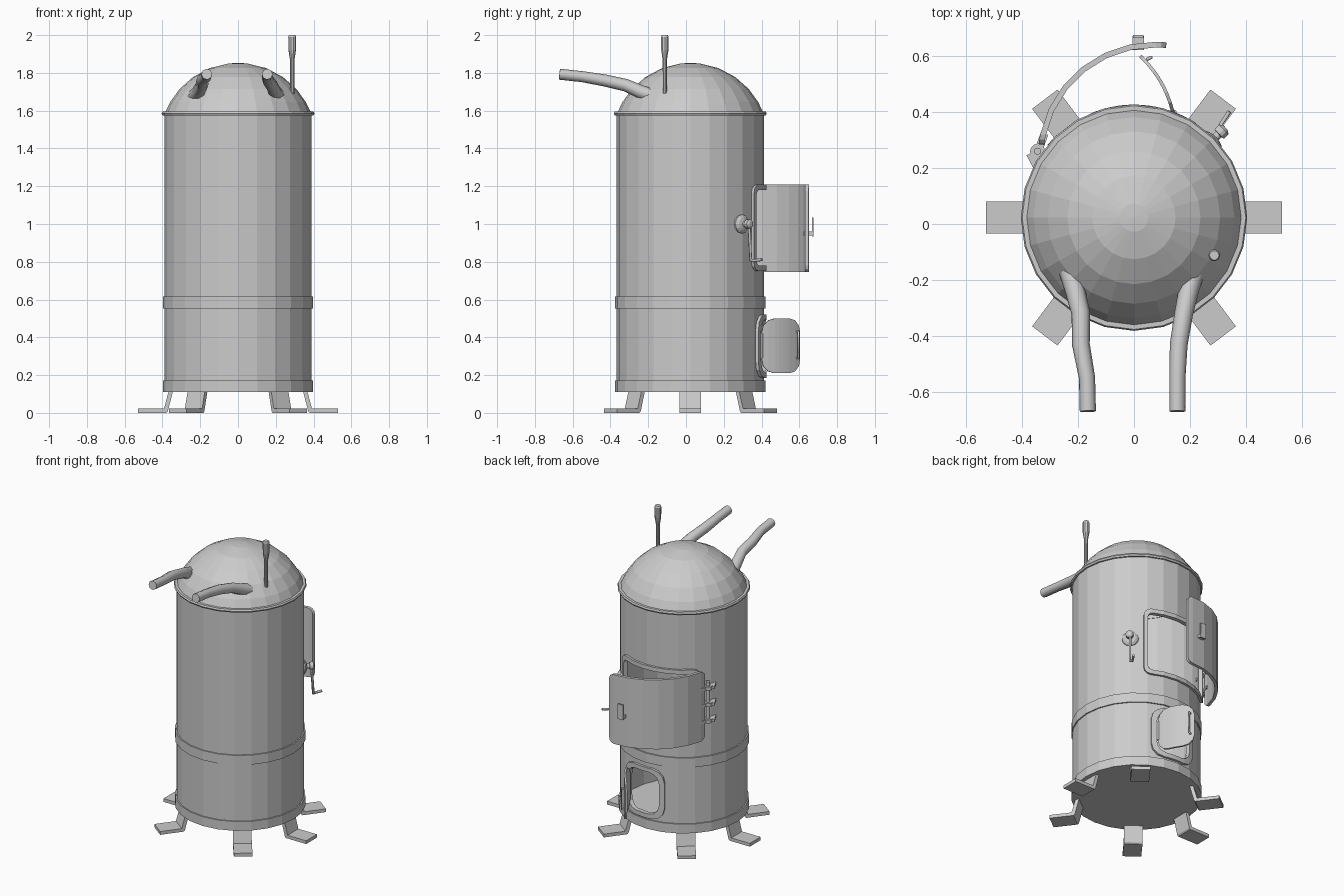
import bpy, bmesh, math
from mathutils import Matrix, Vector

if "Cube" in bpy.data.objects:
    bpy.data.objects.remove(bpy.data.objects["Cube"])

CY = 0.023          # body axis in y
AXIS = Vector((0, CY, 0))


def finish(name, bm):
    bmesh.ops.remove_doubles(bm, verts=bm.verts, dist=1e-5)
    bmesh.ops.recalc_face_normals(bm, faces=bm.faces)
    me = bpy.data.meshes.new(name)
    bm.to_mesh(me)
    bm.free()
    ob = bpy.data.objects.new(name, me)
    bpy.context.collection.objects.link(ob)
    return ob


def lathe(name, profile, segs=24, origin=AXIS, mat=None, closed=False):
    """Spin an (r, z) profile about z; optional matrix places it."""
    bm = bmesh.new()
    vs = [bm.verts.new((r, 0, z)) for r, z in profile]
    es = [bm.edges.new(p) for p in zip(vs, vs[1:])]
    if closed:
        es.append(bm.edges.new((vs[-1], vs[0])))
    bmesh.ops.spin(bm, geom=vs + es, cent=(0, 0, 0), axis=(0, 0, 1),
                   angle=2 * math.pi, steps=segs)
    bm.transform(mat or Matrix.Translation(origin))
    return finish(name, bm)


def polar(deg, r, z):
    a = math.radians(deg)
    return Vector((r * math.cos(a), CY + r * math.sin(a), z))


def plate(name, a0, a1, z0, z1, c, r0, r1, n=6):
    """Rounded rectangle wrapped round the body axis, from radius r0 to r1."""
    ca = math.degrees(c / 0.4)
    corner = [(ca * (1 - math.cos(math.radians(t))), c * (1 - math.sin(math.radians(t))))
              for t in (0, 30, 60, 90)]
    cols = [(a0 + d, h) for d, h in corner]
    cols += [(a0 + ca + (a1 - a0 - 2 * ca) * i / n, 0) for i in range(1, n)]
    cols += [(a1 - d, h) for d, h in reversed(corner)]
    bm = bmesh.new()
    rings = [[bm.verts.new(polar(a, r, z)) for r, z in
              ((r0, z0 + h), (r1, z0 + h), (r1, z1 - h), (r0, z1 - h))] for a, h in cols]
    for p, q in zip(rings, rings[1:]):
        for k in range(4):
            bm.faces.new((p[k], p[k - 1], q[k - 1], q[k]))
    bm.faces.new(rings[0])
    bm.faces.new(rings[-1])
    return finish(name, bm)


def cut(ob, cutter):
    m = ob.modifiers.new("cut", 'BOOLEAN')
    m.operation, m.object, m.solver = 'DIFFERENCE', cutter, 'EXACT'
    bpy.context.view_layer.objects.active = ob
    bpy.ops.object.modifier_apply(modifier=m.name)


def swing(ob, hinge, deg):
    ob.data.transform(Matrix.Translation(hinge) @ Matrix.Rotation(math.radians(deg), 4, 'Z')
                      @ Matrix.Translation(-hinge))


def tube(name, pts, r, radii=None, res=2, smooth=False):
    """Round rod along a path."""
    cu = bpy.data.curves.new(name, 'CURVE')
    cu.dimensions, cu.bevel_depth, cu.bevel_resolution = '3D', r, res
    cu.use_fill_caps = True
    cu.resolution_u = 4
    sp = cu.splines.new('BEZIER' if smooth else 'POLY')
    items = sp.bezier_points if smooth else sp.points
    items.add(len(pts) - 1)
    for i, p in enumerate(pts):
        if smooth:
            items[i].co = p
            items[i].handle_left_type = items[i].handle_right_type = 'AUTO'
        else:
            items[i].co = (*p, 1)
        items[i].radius = radii[i] if radii else 1
    tmp = bpy.data.objects.new(name, cu)
    bpy.context.collection.objects.link(tmp)
    bpy.context.view_layer.update()
    me = bpy.data.meshes.new_from_object(tmp.evaluated_get(bpy.context.evaluated_depsgraph_get()))
    bpy.data.objects.remove(tmp)
    ob = bpy.data.objects.new(name, me)
    bpy.context.collection.objects.link(ob)
    return ob


def box(name, centre, size, deg=0):
    bm = bmesh.new()
    bmesh.ops.create_cube(bm, size=1)
    bm.transform(Matrix.Translation(centre) @ Matrix.Rotation(math.radians(deg), 4, 'Z')
                 @ Matrix.Diagonal((*size, 1)))
    return finish(name, bm)


# Boiler shell, bands, rim and dome
body = lathe("body", [(0, .11), (.39, .11), (.39, 1.585), (.378, 1.585), (.378, .122), (0, .122)])
for nm, z0, z1 in (("bottom_band", .11, .172), ("middle_band", .552, .616)):
    lathe(nm, [(.386, z0), (.398, z0), (.398, z1), (.386, z1)], closed=True)
lathe("top_rim", [(.375, 1.575), (.4, 1.575), (.405, 1.585), (.4, 1.595), (.375, 1.595)], closed=True)
lathe("dome", [(.415 * math.cos(math.radians(t)), 1.438 + .415 * math.sin(math.radians(t)))
               for t in (21, 30, 42, 55, 69, 83)] + [(0, 1.853)])

# Openings with raised frames
for nm, hole, frame in (
        ("fire_frame", (60, 136, .78, 1.18, .03), (56.5, 140, .752, 1.208, .045)),
        ("ash_frame", (68, 103, .215, .495, .07), (63, 108, .185, .522, .085))):
    cutter = plate("cutter", *hole, .3, .5)
    fr = plate(nm, *frame, .38, .404)
    cut(body, cutter)
    cut(fr, cutter)
    bpy.data.objects.remove(cutter)

# Large curved door, swung open, with latch handle
hinge = Vector((-.345, .26, 0))
door = plate("fire_door", 53, 142, .745, 1.21, .035, .397, .417)
swing(door, hinge, 31)
box("fire_door_latch_stem", (.015, .648, .95), (.04, .05, .02))
box("fire_door_latch", (.015, .671, .985), (.038, .01, .1))

# Hinge post, knuckles and straps
tube("hinge_post", [hinge + Vector((0, 0, z)) for z in (.85, 1.13)], .013)
for z in (.87, .98, 1.09):
    lathe("hinge_knuckle", [(0, z - .012), (.027, z - .012), (.027, z + .012), (0, z + .012)],
          12, hinge)
    box("hinge_strap", (-.355, .222, z), (.03, .07, .018), 28)
    box("hinge_door_strap", (-.332, .29, z), (.028, .07, .018), -20)

# Small ash door, swung open, with bar handle
ash = plate("ash_door", 69, 103, .21, .5, .075, .392, .404, 4)
swing(ash, polar(69, .404, 0), -56)
tube("ash_door_handle", [(.045, .588, .29), (.062, .596, .29), (.062, .596, .43),
                         (.045, .588, .43)], .006)
tube("ash_hinge_pin", [polar(69, .404, z) for z in (.29, .42)], .008)

# Crank on the rear right wall
out = Vector((math.cos(math.radians(44.5)), math.sin(math.radians(44.5)), 0))
place = Matrix.Translation(polar(44.5, .38, 1.0)) @ out.to_track_quat('Z', 'Y').to_matrix().to_4x4()
lathe("crank_boss", [(.052, 0), (.05, .012), (.035, .024), (.015, .03), (.015, .045),
                     (.024, .047), (.024, .07), (.012, .078), (0, .078)], 12, mat=place)
tube("crank_arm", [polar(45, .44, 1.0), polar(45, .452, .81), polar(47, .455, .805),
                   polar(48, .51, .812)], .008)

# Two bent pipes on the front of the dome
for nm, pts in (
        ("left_pipe", [(-.23, -.17, 1.675), (-.21, -.24, 1.70), (-.19, -.32, 1.735),
                       (-.19, -.43, 1.76), (-.168, -.55, 1.78), (-.165, -.67, 1.793)]),
        ("right_pipe", [(.215, -.17, 1.675), (.195, -.24, 1.70), (.178, -.32, 1.735),
                        (.16, -.43, 1.76), (.155, -.55, 1.78), (.155, -.67, 1.793)])):
    tube(nm, pts, .029, [1.3, 1.25, 1.15, 1.1, 1, 1])

# Whistle on the dome
lathe("whistle", [(0, 1.69), (.011, 1.69), (.012, 1.87), (.02, 1.92), (.021, 1.99),
                  (.017, 2.0), (0, 2.0)], 10, Vector((.287, -.112, 0)))

# Six bent strap legs
prof = [(.53, 0), (.53, .022), (.392, .022), (.367, .115), (.344, .115), (.372, .008), (.38, 0)]
for i, deg in enumerate((0, 53, 127, 180, 233, 307)):
    bm = bmesh.new()
    f = bm.faces.new([bm.verts.new((r, -.057, z)) for r, z in prof])
    ext = bmesh.ops.extrude_face_region(bm, geom=[f], use_keep_orig=True)
    bmesh.ops.translate(bm, vec=(0, .114, 0),
                        verts=[v for v in ext['geom'] if isinstance(v, bmesh.types.BMVert)])
    bm.transform(Matrix.Translation(AXIS) @ Matrix.Rotation(math.radians(deg), 4, 'Z'))
    finish(f"leg_{i + 1}", bm)
